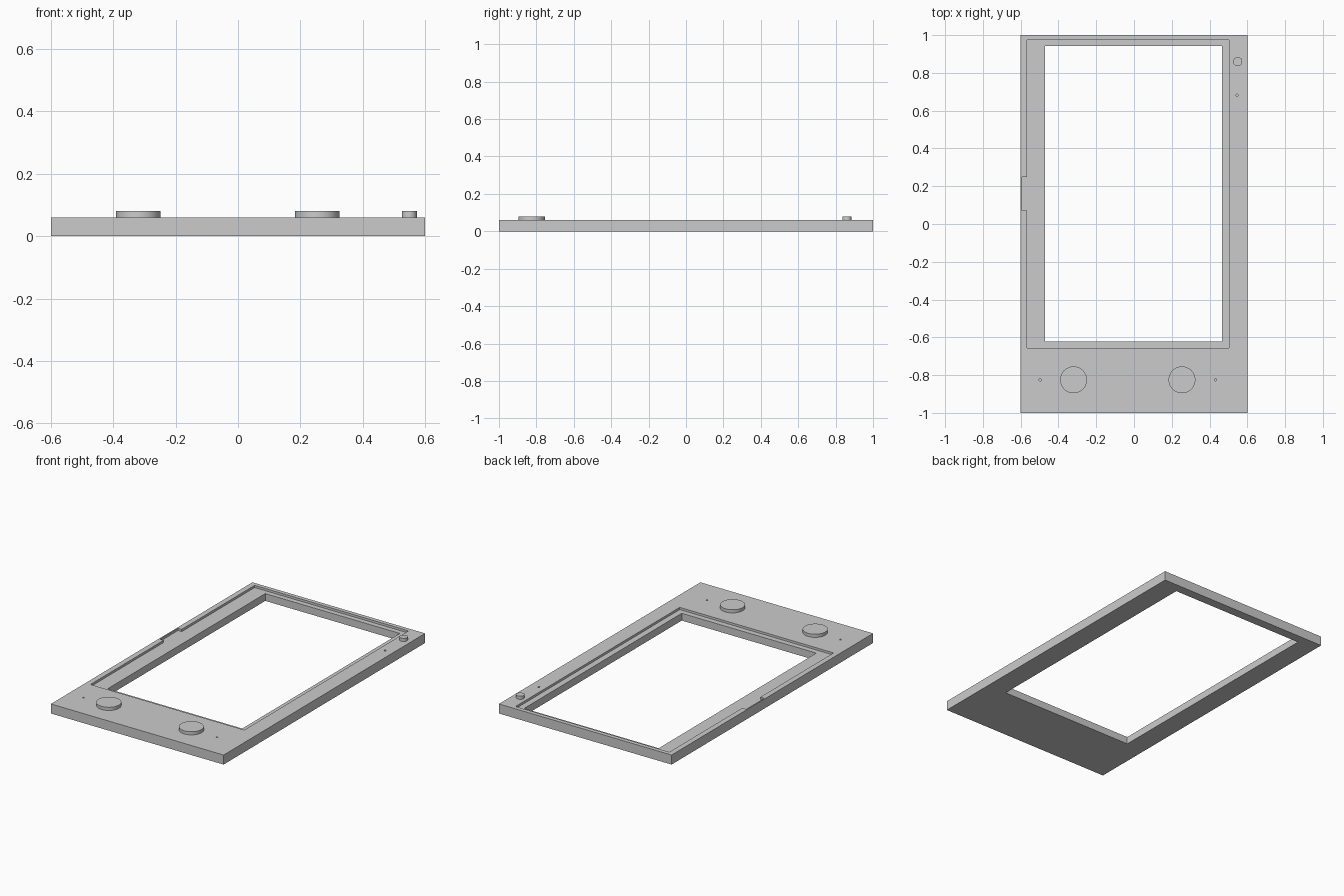
import bpy
import bmesh

cube = bpy.data.objects.get("Cube")
if cube:
    bpy.data.objects.remove(cube, do_unlink=True)

THICK = 0.06
FLOOR = 0.046   # height of the recessed ledge

grey = bpy.data.materials.new("plain grey")
grey.use_nodes = True
colour = (0.6, 0.6, 0.6, 1)
grey.diffuse_color = colour
grey.node_tree.nodes["Principled BSDF"].inputs["Base Color"].default_value = colour


def prism(name, outline, z0, z1):
    """Extrude a counter-clockwise outline from z0 to z1."""
    bm = bmesh.new()
    base = bm.faces.new([bm.verts.new((x, y, z0)) for x, y in outline])
    top = bmesh.ops.extrude_face_region(bm, geom=[base])["geom"]
    verts = [v for v in top if isinstance(v, bmesh.types.BMVert)]
    bmesh.ops.translate(bm, vec=(0, 0, z1 - z0), verts=verts)
    bmesh.ops.recalc_face_normals(bm, faces=bm.faces[:])
    mesh = bpy.data.meshes.new(name)
    bm.to_mesh(mesh)
    bm.free()
    mesh.materials.append(grey)
    obj = bpy.data.objects.new(name, mesh)
    bpy.context.collection.objects.link(obj)
    return obj


def rect(x0, x1, y0, y1):
    return [(x0, y0), (x1, y0), (x1, y1), (x0, y1)]


def cylinder(name, x, y, radius, z0, z1, sides):
    bpy.ops.mesh.primitive_cylinder_add(vertices=sides, radius=radius, depth=z1 - z0,
                                        location=(x, y, (z0 + z1) / 2))
    obj = bpy.context.object
    obj.name = name
    obj.data.materials.append(grey)
    bpy.ops.object.shade_smooth_by_angle()
    return obj


def cut(target, cutter):
    mod = target.modifiers.new(cutter.name, "BOOLEAN")
    mod.operation = "DIFFERENCE"
    mod.solver = "EXACT"
    mod.object = cutter
    bpy.context.view_layer.objects.active = target
    bpy.ops.object.modifier_apply(modifier=mod.name)
    bpy.data.objects.remove(cutter, do_unlink=True)


# Flat panel
panel = prism("front_panel", rect(-0.6, 0.6, -1, 1), 0, THICK)

# Shallow screen ledge with a cable notch on one side
ledge = rect(-0.566, 0.503, -0.656, 0.974)
ledge += [(-0.566, 0.25), (-0.592, 0.25), (-0.592, 0.071), (-0.566, 0.071)]
cut(panel, prism("ledge_cutter", ledge, FLOOR, 0.1))

# Screen opening
cut(panel, prism("opening_cutter", rect(-0.47, 0.465, -0.622, 0.942), -0.1, 0.1))

# Blind pin holes
for x, y in [(-0.497, -0.825), (0.431, -0.825), (0.545, 0.682)]:
    cut(panel, cylinder("pin_hole_cutter", x, y, 0.006, 0.03, 0.1, 16))

# Raised round buttons
for name, x, y, radius in [("right_button", -0.32, -0.825, 0.071),
                           ("left_button", 0.254, -0.825, 0.071),
                           ("small_button", 0.549, 0.86, 0.024)]:
    cylinder(name, x, y, radius, THICK - 0.005, 0.08, 48)
